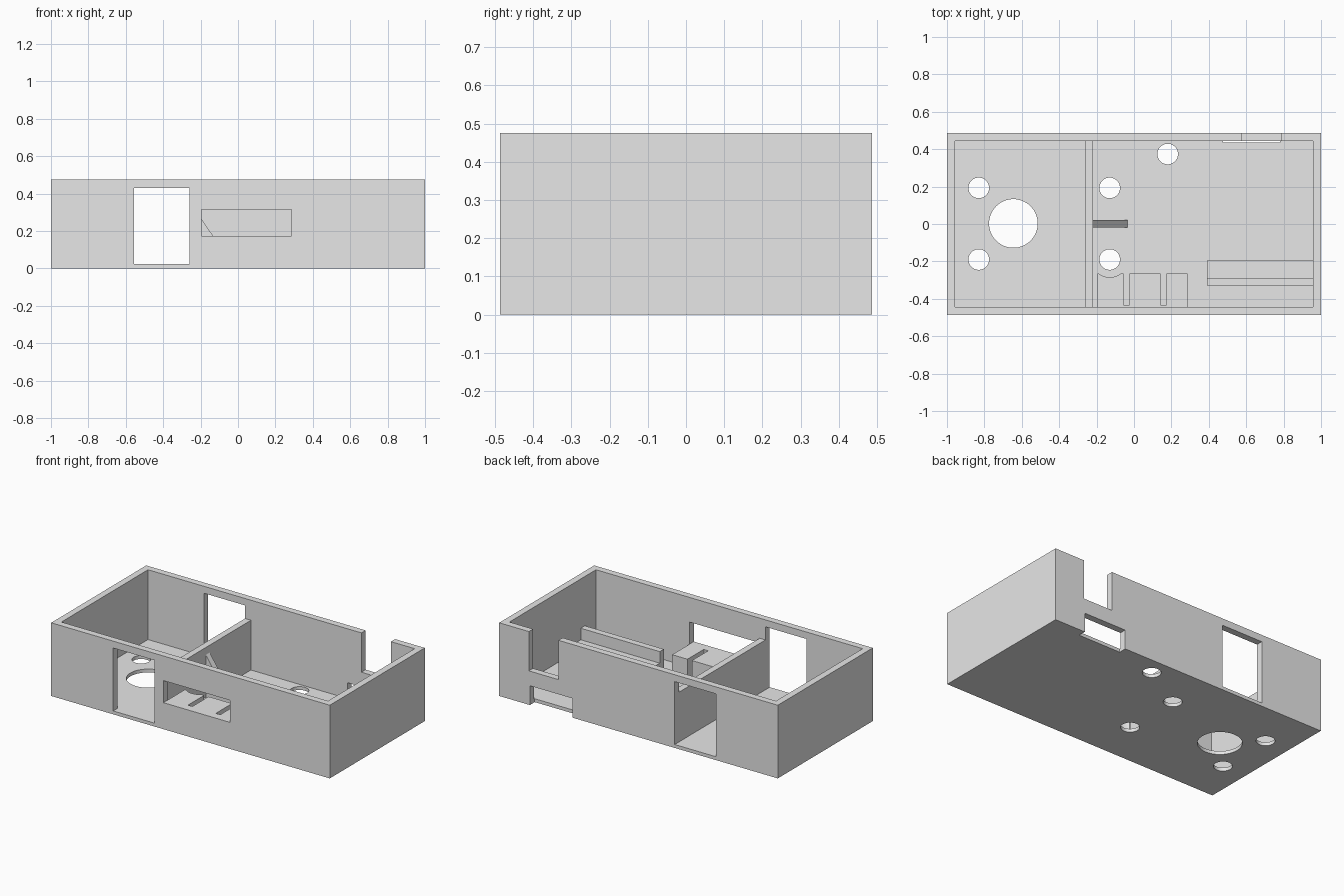
import bpy
import bmesh
import math

cube = bpy.data.objects.get("Cube")
if cube:
    bpy.data.objects.remove(cube, do_unlink=True)

# Single plain grey material
grey = bpy.data.materials.new("light_grey")
grey.use_nodes = True
grey.diffuse_color = (0.8, 0.8, 0.8, 1)
grey.node_tree.nodes["Principled BSDF"].inputs["Base Color"].default_value = (0.8, 0.8, 0.8, 1)


def add_object(name, bm):
    mesh = bpy.data.meshes.new(name)
    bmesh.ops.recalc_face_normals(bm, faces=bm.faces)
    bm.to_mesh(mesh)
    bm.free()
    mesh.materials.append(grey)
    obj = bpy.data.objects.new(name, mesh)
    bpy.context.collection.objects.link(obj)
    return obj


def box(name, xs, ys, zs):
    bm = bmesh.new()
    bmesh.ops.create_cube(bm, size=1)
    for v in bm.verts:
        for axis, (low, high) in enumerate((xs, ys, zs)):
            v.co[axis] = high if v.co[axis] > 0 else low
    return add_object(name, bm)


def cylinder(name, x, y, radius, low, high):
    bm = bmesh.new()
    bmesh.ops.create_cone(bm, cap_ends=True, segments=64, radius1=radius,
                          radius2=radius, depth=high - low)
    bmesh.ops.translate(bm, verts=bm.verts, vec=(x, y, (low + high) / 2))
    return add_object(name, bm)


def cut(target, cutters):
    """Subtract the cutters, bake the result and delete them."""
    for cutter in cutters:
        cutter.hide_render = True
        mod = target.modifiers.new("cut", "BOOLEAN")
        mod.operation = "DIFFERENCE"
        mod.solver = "EXACT"
        mod.object = cutter
    bpy.context.view_layer.update()
    graph = bpy.context.evaluated_depsgraph_get()
    baked = bpy.data.meshes.new_from_object(target.evaluated_get(graph))
    target.modifiers.clear()
    target.data = baked
    for cutter in cutters:
        bpy.data.objects.remove(cutter, do_unlink=True)
    bpy.ops.object.select_all(action="DESELECT")
    target.select_set(True)
    bpy.context.view_layer.objects.active = target
    bpy.ops.object.shade_smooth_by_angle(angle=math.radians(30))


WIDTH, DEPTH, HEIGHT = 1.0, 0.487, 0.475
IN_X, IN_Y, FLOOR = 0.957, 0.444, 0.022
BASE = FLOOR - 0.01

# Open tray with windows, ports and floor holes
shell = box("tray_shell", (-WIDTH, WIDTH), (-DEPTH, DEPTH), (0, HEIGHT))
openings = [
    box("cavity", (-IN_X, IN_X), (-IN_Y, IN_Y), (FLOOR, 0.6)),
    box("window_pair", (-0.555, -0.26), (-0.6, 0.6), (FLOOR, 0.43)),
    box("front_slot", (-0.195, 0.285), (-0.6, -0.4), (0.172, 0.315)),
    box("back_notch", (0.575, 0.787), (0.4, 0.6), (0.22, 0.6)),
    box("back_port", (0.475, 0.78), (0.437, 0.6), (-0.1, 0.125)),
    cylinder("large_hole", -0.645, 0.003, 0.13, -0.1, 0.1),
]
for x, y in ((-0.83, 0.193), (-0.83, -0.19), (-0.13, 0.193), (-0.13, -0.19), (0.18, 0.374)):
    openings.append(cylinder("small_hole", x, y, 0.055, -0.1, 0.1))
cut(shell, openings)

# Inner partition and its triangular brace
box("partition", (-0.26, -0.218), (-IN_Y, IN_Y), (BASE, 0.345))
bm = bmesh.new()
profile = [(-0.22, BASE), (-0.035, BASE), (-0.035, 0.03), (-0.22, 0.3)]
side = bm.faces.new([bm.verts.new((x, -0.019, z)) for x, z in profile])
extruded = bmesh.ops.extrude_face_region(bm, geom=[side])
moved = [g for g in extruded["geom"] if isinstance(g, bmesh.types.BMVert)]
bmesh.ops.translate(bm, verts=moved, vec=(0, 0.04, 0))
add_object("partition_brace", bm)

# Platform behind the front slot, with two grooves and a hole clearance
platform = box("slot_platform", (-0.195, 0.285), (-IN_Y, -0.265), (BASE, 0.172))
reliefs = [box("groove", (x, x + 0.032), (-0.432, -0.2), (FLOOR, 0.3)) for x in (-0.057, 0.143)]
reliefs.append(cylinder("clearance", -0.13, -0.19, 0.095, -0.1, 0.3))
cut(platform, reliefs)

# Stepped rail on the right side
box("rail_wall", (0.39, IN_X), (-0.33, -0.288), (BASE, 0.155))
box("rail_ledge", (0.39, IN_X), (-0.288, -0.195), (BASE, 0.08))
